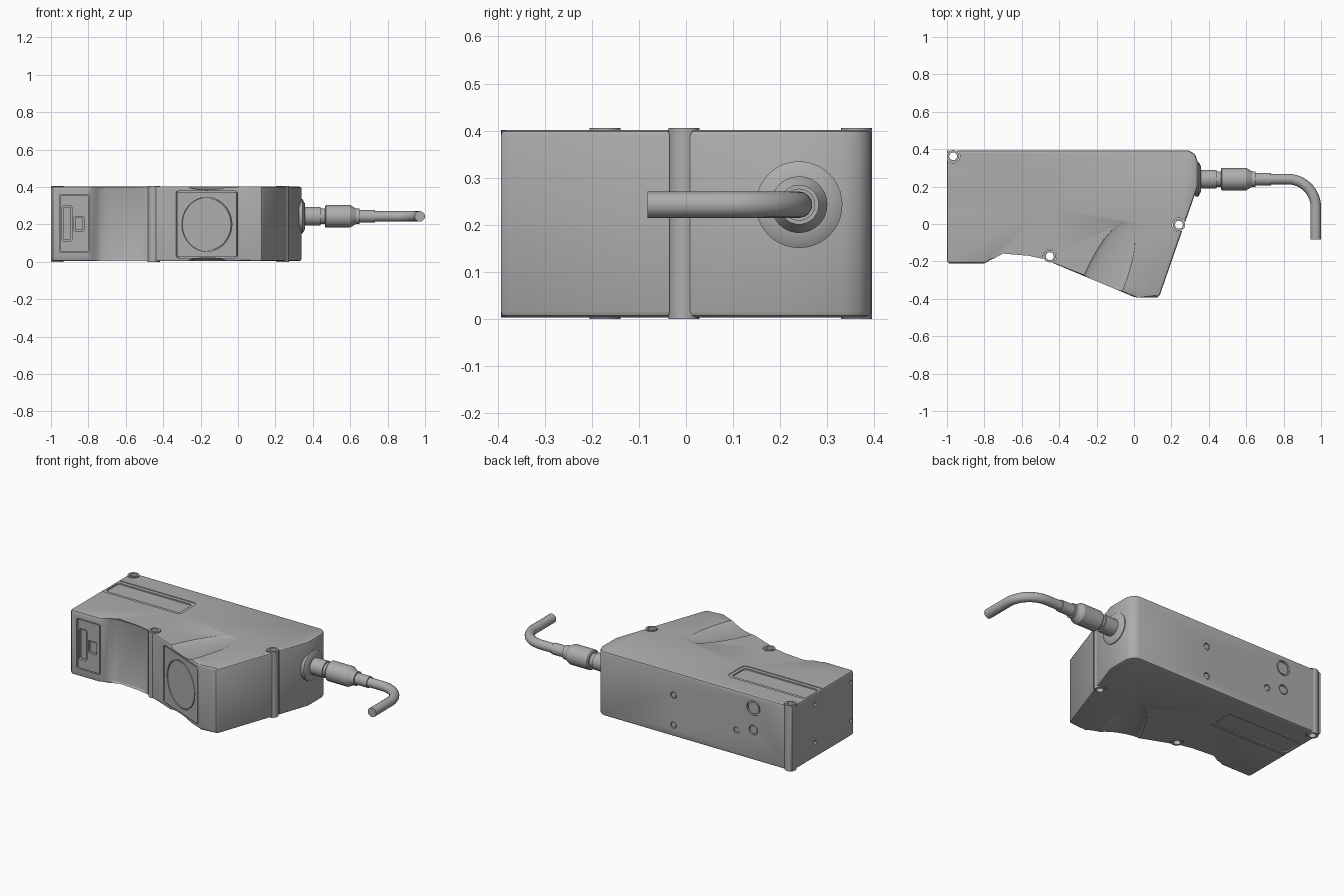
import bpy, bmesh, math
from math import cos, sin, pi
from mathutils import Matrix, Vector

if "Cube" in bpy.data.objects:
    bpy.data.objects.remove(bpy.data.objects["Cube"])

# One grey for the whole device
GREY = (0.42, 0.42, 0.42, 1)
grey = bpy.data.materials.new("housing grey")
grey.use_nodes = True
grey.diffuse_color = GREY
grey.node_tree.nodes["Principled BSDF"].inputs["Base Color"].default_value = GREY


def frame(origin, u, n):
    """Local frame on a face: x runs along u, z points outward along n."""
    u, n = Vector(u).normalized(), Vector(n).normalized()
    m = Matrix((u, n.cross(u), n)).transposed().to_4x4()
    m.translation = origin
    return m


def circle(r, cx=0, cy=0, n=40):
    return [(cx + r * cos(2 * pi * i / n), cy + r * sin(2 * pi * i / n)) for i in range(n)]


def rounded(x0, x1, y0, y1, r):
    pts = []
    corners = [(x1 - r, y1 - r), (x0 + r, y1 - r), (x0 + r, y0 + r), (x1 - r, y0 + r)]
    for q, (cx, cy) in enumerate(corners):
        for i in range(6):
            a = (q + i / 5) * pi / 2
            pts.append((cx + r * cos(a), cy + r * sin(a)))
    return pts


def finish(name, bm):
    bmesh.ops.recalc_face_normals(bm, faces=bm.faces)
    mesh = bpy.data.meshes.new(name)
    bm.to_mesh(mesh)
    bm.free()
    mesh.materials.append(grey)
    ob = bpy.data.objects.new(name, mesh)
    bpy.context.collection.objects.link(ob)
    return ob


def prism(name, pts, z0, z1, m=Matrix(), bevel=0):
    bm = bmesh.new()
    low = [bm.verts.new((x, y, z0)) for x, y in pts]
    high = [bm.verts.new((x, y, z1)) for x, y in pts]
    caps = [bm.faces.new(low[::-1]), bm.faces.new(high)]
    for i in range(len(pts)):
        j = (i + 1) % len(pts)
        bm.faces.new((low[i], low[j], high[j], high[i]))
    if bevel:
        rim = list({e for f in caps for e in f.edges})
        bmesh.ops.bevel(bm, geom=rim, offset=bevel, segments=2, profile=0.5, affect='EDGES')
    bm.transform(m)
    return finish(name, bm)


def activate(ob):
    bpy.ops.object.select_all(action='DESELECT')
    ob.select_set(True)
    bpy.context.view_layer.objects.active = ob


def cut(target, cutter):
    mod = target.modifiers.new("cut", 'BOOLEAN')
    mod.operation, mod.solver, mod.object = 'DIFFERENCE', 'EXACT', cutter
    activate(target)
    bpy.ops.object.modifier_apply(modifier=mod.name)
    bpy.data.objects.remove(cutter)


def pocket(target, pts, depth, m):
    cut(target, prism("cutter", pts, -depth, 0.05, m))


LOW, HIGH = 0.004, 0.402
top = frame((0, 0, HIGH), (1, 0, 0), (0, 0, 1))
bottom = frame((0, 0, LOW), (1, 0, 0), (0, 0, -1))
front = frame((0, -0.21, 0), (1, 0, 0), (0, -1, 0))
back = frame((0, 0.393, 0), (-1, 0, 0), (0, 1, 0))
end = frame((-1, 0, 0), (0, -1, 0), (-1, 0, 0))
slant_dir, slant_out = Vector((0.49, -0.205, 0)), Vector((-0.205, -0.49, 0))
slant = frame((-0.1675, -0.32, 0.2), slant_dir, slant_out)

# Housing: plan outline with softened top and bottom rims
outline = [(-1, 0.393), (-1, -0.2), (-0.99, -0.21), (-0.8, -0.21), (-0.78, -0.2),
           (-0.755, -0.175), (-0.735, -0.163), (-0.7, -0.158), (-0.56, -0.158),
           (-0.52, -0.167), (-0.49, -0.185), (0, -0.39), (0.02, -0.393),
           (0.125, -0.393), (0.138, -0.38), (0.34, 0.2), (0.34, 0.335),
           (0.33, 0.365), (0.315, 0.382), (0.29, 0.393)]
housing = prism("housing", outline, LOW, HIGH, bevel=0.012)

# Grooved slot and sloping scoop on both broad faces
for m, side in ((top, 1), (bottom, -1)):
    y0, y1 = sorted((0.09 * side, 0.262 * side))
    pocket(housing, rounded(-1.1, -0.46, y0, y1, 0.03), 0.004, m)
    pocket(housing, rounded(-0.985, -0.48, y0 + 0.022, y1 - 0.022, 0.02), 0.012, m)
    bm = bmesh.new()
    bmesh.ops.create_uvsphere(bm, u_segments=48, v_segments=24, radius=1)
    bm.transform(frame((-0.168, -0.325, m.translation.z + 0.003 * side), slant_dir, slant_out)
                 @ Matrix.Diagonal((0.112, 0.02, 0.37, 1)))
    cut(housing, finish("cutter", bm))

# Screw posts with through holes
posts = [(-0.967, 0.362), (-0.45, -0.172), (0.24, -0.004)]
for i, (x, y) in enumerate(posts):
    cut(housing, prism("cutter", circle(0.036, x, y), -0.1, 0.6))
    post = prism(f"screw_post_{i + 1}", circle(0.033, x, y), 0, 0.406, bevel=0.004)
    cut(post, prism("cutter", circle(0.021, x, y), -0.1, 0.6))

# Window plate on the slanted face with a round window
pocket(housing, rounded(-0.179, 0.179, -0.179, 0.179, 0.016), 0.012, slant)
plate = prism("window_plate", rounded(-0.173, 0.173, -0.173, 0.173, 0.012), -0.013, -0.002, slant)
pocket(plate, circle(0.145, n=64), 0.01, slant)
prism("round_window", circle(0.139, n=64), -0.011, -0.003, slant)

# Connector panel with two sockets
pocket(housing, rounded(-0.955, -0.795, 0.05, 0.36, 0.01), 0.035, front)
panel = prism("connector_panel", rounded(-0.95, -0.8, 0.055, 0.355, 0.008), -0.036, -0.003, front)
pocket(panel, rounded(-0.94, -0.888, 0.11, 0.3, 0.01), 0.025, front)
pocket(panel, rounded(-0.878, -0.822, 0.165, 0.242, 0.008), 0.025, front)
prism("long_socket_insert", rounded(-0.934, -0.894, 0.116, 0.294, 0.008), -0.03, -0.01, front)
prism("small_socket_insert", rounded(-0.872, -0.828, 0.171, 0.236, 0.006), -0.03, -0.01, front)

# Recessed buttons and screw holes on the back
for name, x, z, r in (("power_button", -0.735, 0.325, 0.045),
                      ("port_cap", -0.735, 0.19, 0.03), ("small_cap", -0.62, 0.16, 0.019),
                      ("upper_cap", -0.19, 0.26, 0.02), ("lower_cap", -0.19, 0.075, 0.02)):
    pocket(housing, circle(r, -x, z), 0.012, back)
    prism(name, circle(r * 0.8, -x, z), -0.013, -0.003, back)

# End cover fixings
for y in (0.17, -0.18):
    for z in (0.1, 0.335):
        pocket(housing, circle(0.012, -y, z, 20), 0.012, end)


def lathe(name, profile, y, z, n=40):
    """Turned part along x from (position, radius) pairs."""
    bm = bmesh.new()
    rings = [[bm.verts.new((x, y + r * cos(2 * pi * i / n), z + r * sin(2 * pi * i / n)))
              for i in range(n)] for x, r in profile]
    for a, b in zip(rings, rings[1:]):
        for i in range(n):
            j = (i + 1) % n
            bm.faces.new((a[i], a[j], b[j], b[i]))
    bm.faces.new(rings[0])
    bm.faces.new(rings[-1])
    return finish(name, bm)


# Cable plug: flange, collar, grip and strain relief
CY, CZ = 0.24, 0.243
lathe("plug_flange", [(0.325, 0.092), (0.345, 0.092), (0.357, 0.07), (0.357, 0.05)], CY, CZ)
lathe("plug_collar", [(0.34, 0.05), (0.44, 0.05), (0.44, 0.042), (0.47, 0.042)], CY, CZ)
lathe("plug_grip", [(0.464, 0.054), (0.47, 0.06), (0.6, 0.06), (0.63, 0.042),
                    (0.65, 0.042), (0.65, 0.034), (0.732, 0.034)], CY, CZ)

# Cable bending towards the front
path = [(0.7, CY)]
path += [(0.822 + 0.15 * sin(a * pi / 32), CY - 0.15 + 0.15 * cos(a * pi / 32)) for a in range(17)]
path += [(0.972, -0.082)]
curve = bpy.data.curves.new("cable", 'CURVE')
curve.dimensions = '3D'
curve.bevel_depth, curve.bevel_resolution, curve.use_fill_caps = 0.028, 6, True
spline = curve.splines.new('POLY')
spline.points.add(len(path) - 1)
for p, (x, y) in zip(spline.points, path):
    p.co = (x, y, CZ, 1)
curve.materials.append(grey)
cable = bpy.data.objects.new("cable", curve)
bpy.context.collection.objects.link(cable)
activate(cable)
bpy.ops.object.convert(target='MESH')

# Smooth curved surfaces, keep edges crisp
for ob in list(bpy.context.collection.objects):
    if ob.type == 'MESH' and grey.name in ob.data.materials:
        activate(ob)
        bpy.ops.object.shade_smooth_by_angle(angle=math.radians(30))
